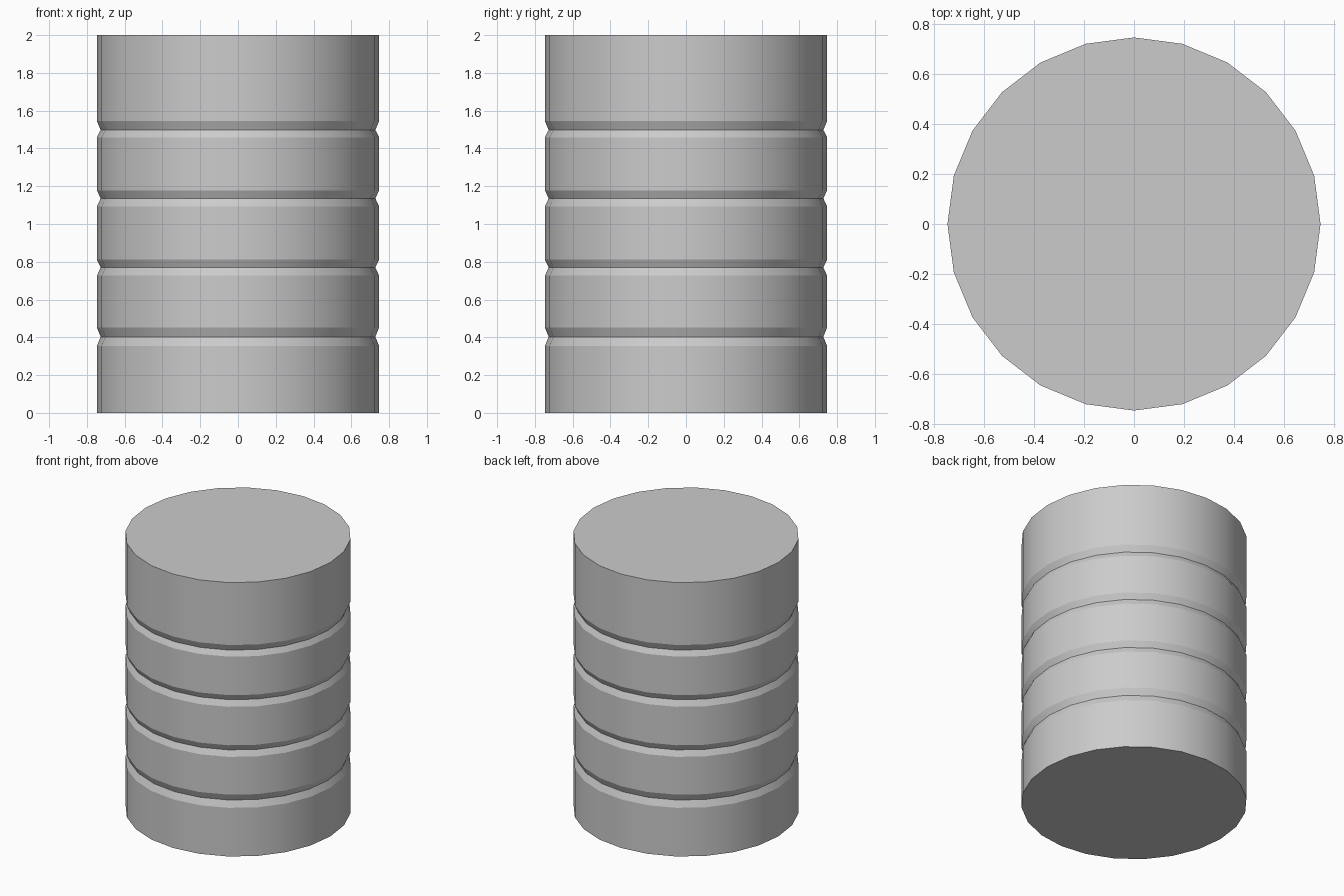
import bpy, bmesh
from math import cos, sin, tau, radians

if "Cube" in bpy.data.objects:
    bpy.data.objects.remove(bpy.data.objects["Cube"])

SIDES = 24
R, R_GROOVE = 0.747, 0.727

# Profile: straight wall with four V-shaped grooves (bottom, centre, top heights)
grooves = [(0.355, 0.403, 0.451), (0.727, 0.769, 0.812),
           (1.093, 1.136, 1.178), (1.459, 1.498, 1.544)]
profile = [(R, 0.0)]
for low, mid, high in grooves:
    profile += [(R, low), (R_GROOVE, mid), (R, high)]
profile.append((R, 2.0))

# Drum body: rings bridged into walls, closed with flat caps
bm = bmesh.new()
rings = [[bm.verts.new((r * cos(tau * i / SIDES), r * sin(tau * i / SIDES), z))
          for i in range(SIDES)] for r, z in profile]
for a, b in zip(rings, rings[1:]):
    for i in range(SIDES):
        j = (i + 1) % SIDES
        bm.faces.new((a[i], a[j], b[j], b[i]))
bm.faces.new(rings[0][::-1])
bm.faces.new(rings[-1])

mesh = bpy.data.meshes.new("drum_body")
bm.to_mesh(mesh)
bm.free()
drum = bpy.data.objects.new("drum_body", mesh)
bpy.context.collection.objects.link(drum)

# Smooth round the wall, crisp at grooves and rims
bpy.context.view_layer.objects.active = drum
drum.select_set(True)
bpy.ops.object.shade_smooth_by_angle(angle=radians(18))
